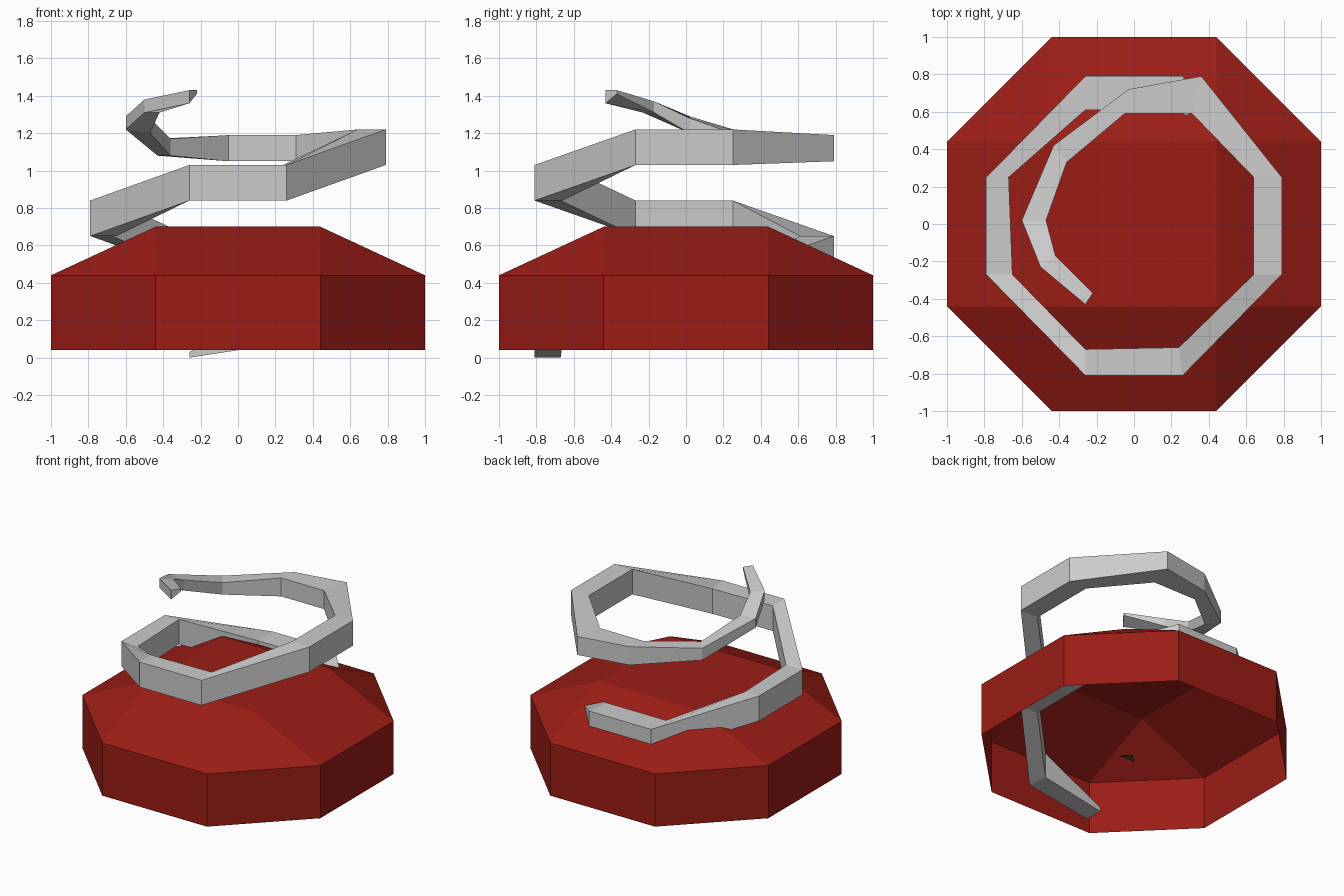
import bpy

if "Cube" in bpy.data.objects:
    bpy.data.objects.remove(bpy.data.objects["Cube"])


def make(name, verts, faces, color=None):
    mesh = bpy.data.meshes.new(name)
    mesh.from_pydata(verts, [], faces)
    mesh.update()
    obj = bpy.data.objects.new(name, mesh)
    bpy.context.collection.objects.link(obj)
    if color:
        mat = bpy.data.materials.new(name + "_color")
        mat.diffuse_color = (*color, 1)
        mat.use_nodes = True
        mat.node_tree.nodes["Principled BSDF"].inputs["Base Color"].default_value = mat.diffuse_color
        mesh.materials.append(mat)
    return obj


# Octagonal cap: thin open shell, square top, sloped sides and triangular corners
A = 0.44
octagon = [(-A, -1), (A, -1), (1, -A), (1, A), (A, 1), (-A, 1), (-1, A), (-1, -A)]
square = [(-A, -A), (A, -A), (A, A), (-A, A)]
verts = [(x, y, 0.04) for x, y in octagon]
verts += [(x, y, 0.44) for x, y in octagon]
verts += [(x, y, 0.70) for x, y in square]
faces = [(i, (i + 1) % 8, 8 + (i + 1) % 8, 8 + i) for i in range(8)]
for k in range(4):
    a, b = 8 + 2 * k, 9 + 2 * k
    nxt = 8 + (2 * k + 2) % 8
    faces.append((a, b, 16 + (k + 1) % 4, 16 + k))
    faces.append((b, nxt, 16 + (k + 1) % 4))
faces.append((16, 17, 18, 19))
make("cap", verts, faces, (0.33, 0.012, 0.008))

# Coil: rectangular section, regular octagonal helix first
outer = [(-.26, -.81), (.26, -.81), (.79, -.27), (.79, .25),
         (.26, .79), (-.26, .79), (-.79, .25), (-.79, -.27)]
inner = [(-.26, -.67), (.24, -.66), (.64, -.27), (.64, .25),
         (.24, .61), (-.26, .61), (-.67, .25), (-.65, -.27)]
rows = []
for i in range(12):
    z = 0.08 + 0.19 * (i // 2) if i % 2 else 0.08 + 0.19 * (i / 2)
    z = max(0.0, z) if i else 0.0
    h = 0.19 if i else 0.03
    rows.append((*outer[i % 8], *inner[i % 8], z, z + h, z, z + h))

# Tightening, tapering upper end: outer xy, inner xy, outer z pair, inner z pair
rows += [(.36, .79, .31, .59, 1.05, 1.19, 1.05, 1.19),
         (-.03, .72, -.05, .59, 1.05, 1.19, 1.05, 1.19),
         (-.43, .42, -.36, .33, 1.08, 1.17, 1.08, 1.17),
         (-.60, .02, -.47, .02, 1.22, 1.29, 1.20, 1.28),
         (-.50, -.23, -.42, -.17, 1.31, 1.38, 1.31, 1.37),
         (-.26, -.43, -.22, -.37, 1.36, 1.43, 1.41, 1.43)]

# Flat pairs share a height, diagonals climb one step
for i in range(1, 12):
    z = 0.08 + 0.19 * (i // 2)
    r = rows[i]
    rows[i] = (*r[:4], z, z + 0.19, z, z + 0.19)

verts, faces = [], []
for ox, oy, ix, iy, oz0, oz1, iz0, iz1 in rows:
    verts += [(ox, oy, oz0), (ox, oy, oz1), (ix, iy, iz1), (ix, iy, iz0)]
for s in range(len(rows) - 1):
    for k in range(4):
        a, b = 4 * s + k, 4 * s + (k + 1) % 4
        faces.append((a, a + 4, b + 4, b))
last = 4 * (len(rows) - 1)
faces += [(0, 1, 2, 3), (last + 3, last + 2, last + 1, last)]
make("coil", verts, faces)

# Small green chip under the cap
make("chip", [(0, 0, 0), (.14, 0, 0), (.07, .07, 0)], [(0, 2, 1)], (0.04, 0.09, 0.01))
